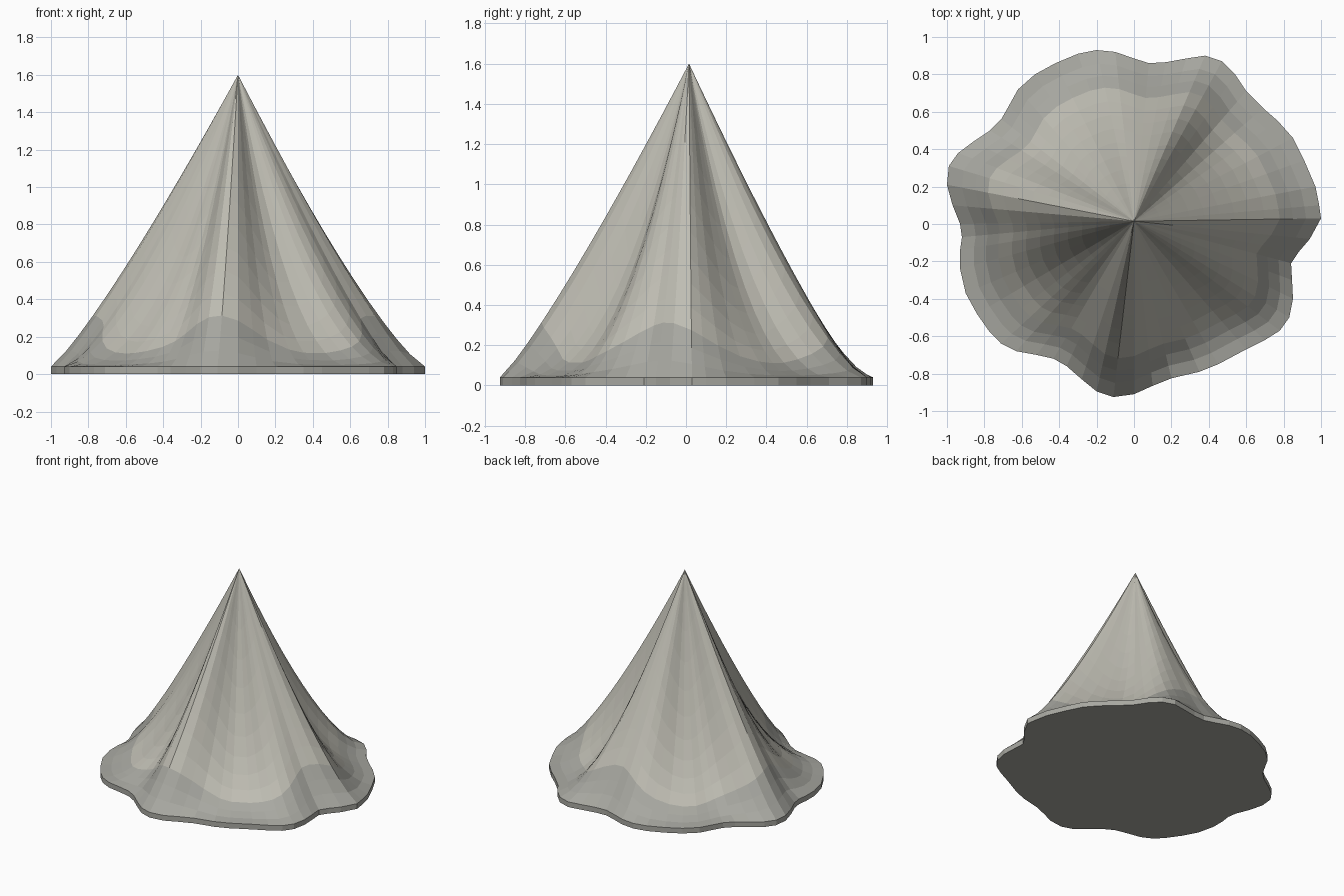
import bpy, bmesh
from math import atan2, cos, radians

if "Cube" in bpy.data.objects:
    bpy.data.objects.remove(bpy.data.objects["Cube"])

# Wavy footprint, counter-clockwise from +x
OUTLINE = [
    (1, .03), (.99, .1), (.97, .2), (.91, .34), (.85, .46), (.77, .55), (.69, .62), (.6, .71),
    (.54, .8), (.47, .87), (.38, .9), (.28, .885), (.17, .865), (.08, .86), (0, .885), (-.1, .92),
    (-.2, .93), (-.3, .91), (-.42, .86), (-.53, .8), (-.62, .72), (-.67, .63), (-.71, .56),
    (-.77, .5), (-.86, .44), (-.94, .38), (-.99, .31), (-1, .21), (-.97, .1), (-.93, 0),
    (-.92, -.07), (-.93, -.14), (-.93, -.24), (-.9, -.37), (-.84, -.48), (-.77, -.58),
    (-.71, -.64), (-.63, -.68), (-.52, -.7), (-.43, -.72), (-.36, -.76), (-.28, -.83),
    (-.2, -.895), (-.11, -.925), (0, -.91), (.1, -.865), (.2, -.825), (.35, -.79), (.45, -.75),
    (.6, -.67), (.7, -.62), (.78, -.57), (.83, -.5), (.85, -.4), (.845, -.3), (.84, -.21),
    (.88, -.15), (.94, -.08)]
HEIGHT, RIM_Z, APEX_Y = 1.6, .04, .015
LEVELS = (1, .92, .85, .78, .7, .62, .54, .46, .38, .3, .22, .14, .07)
APRON_RINGS = 4          # side wall and the first bands use the darker stone


def stone(name, rgb):
    m = bpy.data.materials.new(name)
    m.diffuse_color = (*rgb, 1)
    m.use_nodes = True
    m.node_tree.nodes["Principled BSDF"].inputs["Base Color"].default_value = m.diffuse_color
    return m


def slope_point(x, y, t):
    """Point on the peak, t = 0 at the tip and 1 at the rim."""
    fold = cos(4 * (atan2(y, x) + radians(8)))      # four ridges, four valleys
    z = RIM_Z + (HEIGHT - RIM_Z) * (1 - t) ** (1.6 - .45 * fold)
    return (x * t, y * t + APEX_Y * (1 - t), z)


bm = bmesh.new()
# Footprint, then rings climbing from the rim to the tip
rings = [[bm.verts.new((x, y, 0)) for x, y in OUTLINE]]
for t in LEVELS:
    rings.append([bm.verts.new(slope_point(x, y, t)) for x, y in OUTLINE])
tip = bm.verts.new((0, APEX_Y, HEIGHT))

n = len(OUTLINE)
bm.faces.new(rings[0][::-1])
for k, (lo, hi) in enumerate(zip(rings, rings[1:])):
    for i in range(n):
        j = (i + 1) % n
        f = bm.faces.new((lo[i], lo[j], hi[j], hi[i]))
        f.material_index = 0 if k < APRON_RINGS else 1
for i in range(n):
    bm.faces.new((rings[-1][i], rings[-1][(i + 1) % n], tip)).material_index = 1
bmesh.ops.recalc_face_normals(bm, faces=bm.faces)

mesh = bpy.data.meshes.new("mountain_peak")
bm.to_mesh(mesh)
bm.free()
mesh.materials.append(stone("dark_stone", (.39, .39, .355)))
mesh.materials.append(stone("light_stone", (.52, .51, .45)))
bpy.context.collection.objects.link(bpy.data.objects.new("mountain_peak", mesh))
